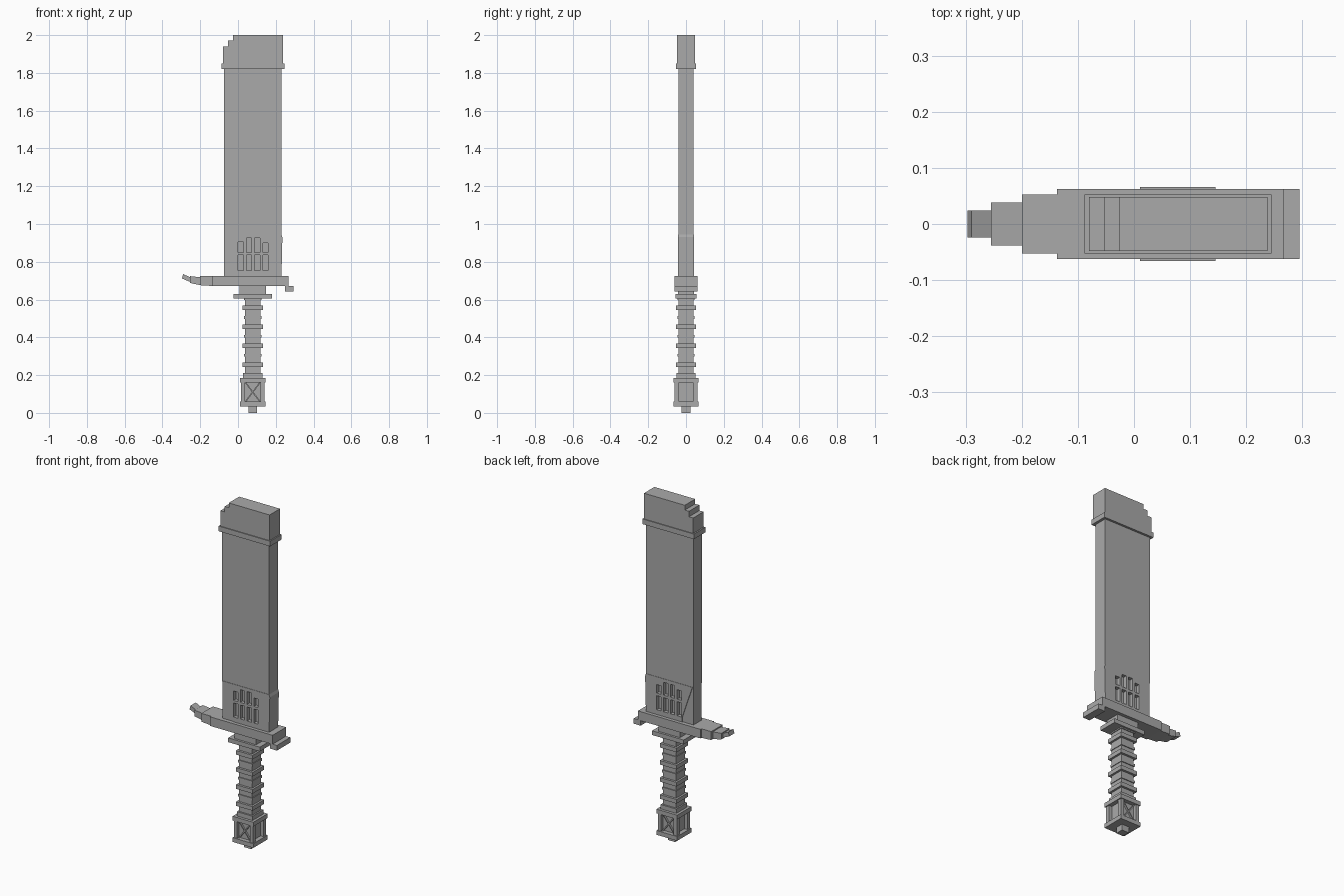
import bpy, bmesh
from mathutils import Matrix, Vector

cube = bpy.data.objects.get("Cube")
if cube:
    bpy.data.objects.remove(cube, do_unlink=True)

grey = bpy.data.materials.new("steel_grey")
grey.use_nodes = True
grey.diffuse_color = (0.4, 0.4, 0.4, 1)
grey.node_tree.nodes["Principled BSDF"].inputs["Base Color"].default_value = (0.4, 0.4, 0.4, 1)

GRIP_X = 0.078


def finish(name, bm):
    bmesh.ops.recalc_face_normals(bm, faces=bm.faces)
    mesh = bpy.data.meshes.new(name)
    bm.to_mesh(mesh)
    bm.free()
    mesh.materials.append(grey)
    obj = bpy.data.objects.new(name, mesh)
    bpy.context.scene.collection.objects.link(obj)
    return obj


def add_box(bm, x0, x1, y0, y1, z0, z1):
    size = Matrix.Diagonal((x1 - x0, y1 - y0, z1 - z0, 1))
    mid = Vector((x0 + x1, y0 + y1, z0 + z1)) / 2
    bmesh.ops.create_cube(bm, size=1, matrix=Matrix.Translation(mid) @ size)


def box(name, x0, x1, half_y, z0, z1):
    bm = bmesh.new()
    add_box(bm, x0, x1, -half_y, half_y, z0, z1)
    return finish(name, bm)


def grip_box(name, half_x, half_y, z0, z1):
    return box(name, GRIP_X - half_x, GRIP_X + half_x, half_y, z0, z1)


def slab(name, outline, half_y):
    """Extrude an x-z outline across the thickness of the sword."""
    bm = bmesh.new()
    face = bm.faces.new([bm.verts.new((x, -half_y, z)) for x, z in outline])
    out = bmesh.ops.extrude_face_region(bm, geom=[face])
    verts = [v for v in out["geom"] if isinstance(v, bmesh.types.BMVert)]
    bmesh.ops.translate(bm, verts=verts, vec=(0, 2 * half_y, 0))
    return finish(name, bm)


# Blade, collar and stepped tip
box("blade", -0.075, 0.23, 0.04, 0.94, 1.83)
box("tip_collar", -0.088, 0.245, 0.053, 1.82, 1.85)
slab("blade_tip", [(-0.08, 1.85), (0.238, 1.85), (0.238, 2), (-0.026, 2), (-0.026, 1.972),
                   (-0.053, 1.972), (-0.053, 1.94), (-0.08, 1.94)], 0.048)

# Blade base with a raised slanted panel
base = box("blade_base", -0.075, 0.23, 0.038, 0.72, 0.94)
panel = slab("base_panel", [(-0.07, 0.945), (-0.005, 0.755), (-0.005, 0.72), (0.23, 0.72),
                            (0.235, 0.93), (0.23, 0.945)], 0.042)

# Vent slots cut into both faces of the base
bm = bmesh.new()
for i, top in enumerate((0.905, 0.925, 0.925, 0.9)):
    x = i * 0.044
    for z0, z1 in ((0.753, 0.835), (0.85, top)):
        for y0, y1 in ((-0.1, -0.02), (0.02, 0.1)):
            add_box(bm, x, x + 0.028, y0, y1, z0, z1)
cutter = finish("slot_cutter", bm)
cutter.hide_render = True
for obj in (base, panel):
    mod = obj.modifiers.new("slots", 'BOOLEAN')
    mod.operation = 'DIFFERENCE'
    mod.solver = 'EXACT'
    mod.object = cutter
    bpy.context.view_layer.objects.active = obj
    bpy.ops.object.modifier_apply(modifier=mod.name)
bpy.data.objects.remove(cutter, do_unlink=True)

# Cross guard with tapering arm and a small hook
box("guard", -0.137, 0.267, 0.062, 0.672, 0.725)
slab("guard_arm_inner", [(-0.2, 0.676), (-0.137, 0.672), (-0.137, 0.725), (-0.2, 0.725)], 0.053)
slab("guard_arm_middle", [(-0.255, 0.688), (-0.198, 0.676), (-0.198, 0.718), (-0.255, 0.724)], 0.038)
slab("guard_arm_tip", [(-0.297, 0.712), (-0.25, 0.692), (-0.25, 0.716), (-0.29, 0.735)], 0.024)
box("guard_hook", 0.25, 0.295, 0.062, 0.643, 0.673)

# Neck under the guard
grip_box("neck", 0.069, 0.043, 0.63, 0.672)
grip_box("neck_plate", 0.102, 0.056, 0.605, 0.63)

# Ringed grip
grip_box("grip", 0.042, 0.04, 0.185, 0.605)
for i in range(4):
    z = 0.256 + i * 0.1
    grip_box("grip_ring_large", 0.054, 0.053, z - 0.012, z + 0.012)
    grip_box("grip_ring_small", 0.046, 0.045, z + 0.042, z + 0.056)
grip_box("grip_foot", 0.051, 0.05, 0.185, 0.21)

# Caged pommel: plates, core, corner posts and crossed bars
grip_box("pommel_top", 0.067, 0.066, 0.16, 0.185)
grip_box("pommel_bottom", 0.067, 0.066, 0.035, 0.06)
grip_box("pommel_core", 0.042, 0.042, 0.06, 0.16)
bm = bmesh.new()
for sx in (-1, 1):
    for sy in (-1, 1):
        x, y = GRIP_X + sx * 0.051, sy * 0.049
        add_box(bm, x - 0.01, x + 0.01, y - 0.012, y + 0.012, 0.06, 0.16)
finish("pommel_posts", bm)
for s in (-1, 1):
    bar = [(GRIP_X - s * 0.042, 0.06), (GRIP_X - s * 0.034, 0.06),
           (GRIP_X + s * 0.042, 0.16), (GRIP_X + s * 0.034, 0.16)]
    slab("pommel_cross_bar", bar, 0.052)
grip_box("pommel_stud", 0.023, 0.023, 0, 0.035)
